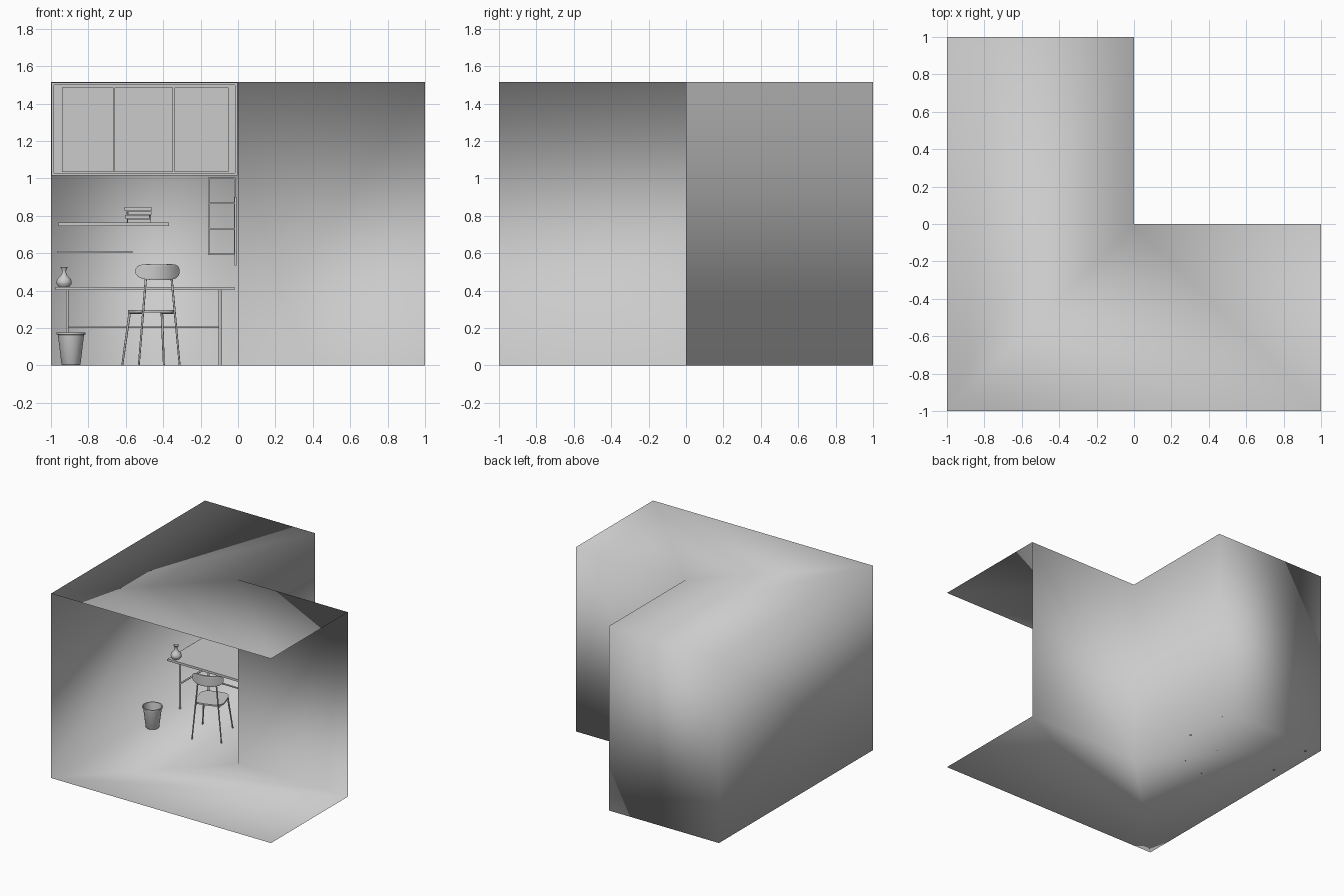
import bpy, bmesh, math
from mathutils import Vector, Matrix

if "Cube" in bpy.data.objects:
    bpy.data.objects.remove(bpy.data.objects["Cube"])

H = 1.515


def finish(name, bm, smooth=40, normals=True):
    if normals:
        bmesh.ops.recalc_face_normals(bm, faces=bm.faces)
    me = bpy.data.meshes.new(name)
    bm.to_mesh(me)
    bm.free()
    ob = bpy.data.objects.new(name, me)
    bpy.context.collection.objects.link(ob)
    bpy.ops.object.select_all(action='DESELECT')
    bpy.context.view_layer.objects.active = ob
    ob.select_set(True)
    if smooth:
        bpy.ops.object.shade_smooth_by_angle(angle=math.radians(smooth))
    return ob


def box(name, x0, x1, y0, y1, z0, z1, turn=0):
    bm = bmesh.new()
    bmesh.ops.create_cube(bm, size=1)
    bmesh.ops.scale(bm, vec=(x1 - x0, y1 - y0, z1 - z0), verts=bm.verts)
    bmesh.ops.rotate(bm, matrix=Matrix.Rotation(turn, 3, 'Z'), verts=bm.verts)
    bmesh.ops.translate(bm, vec=((x0 + x1) / 2, (y0 + y1) / 2, (z0 + z1) / 2), verts=bm.verts)
    return finish(name, bm, 0)


def rod(name, p, q, r, r2=None):
    p, q = Vector(p), Vector(q)
    bm = bmesh.new()
    bmesh.ops.create_cone(bm, cap_ends=True, segments=14, radius1=r, radius2=r2 or r,
                          depth=(q - p).length)
    m = Matrix.Translation((p + q) / 2) @ (q - p).to_track_quat('Z', 'Y').to_matrix().to_4x4()
    bmesh.ops.transform(bm, matrix=m, verts=bm.verts)
    return finish(name, bm)


def lathe(name, profile, at, n=32):
    bm = bmesh.new()
    vs = [bm.verts.new((r, 0, z)) for r, z in profile]
    es = [bm.edges.new(e) for e in zip(vs, vs[1:])]
    bmesh.ops.spin(bm, geom=vs + es, axis=(0, 0, 1), cent=(0, 0, 0), steps=n, angle=math.tau)
    bmesh.ops.remove_doubles(bm, verts=bm.verts, dist=1e-5)
    bmesh.ops.translate(bm, vec=at, verts=bm.verts)
    return finish(name, bm)


# L-shaped room shell, open at the front and on the right
plan = [(-1, -1), (1, -1), (1, 0), (0, 0), (0, 1), (-1, 1)]
bm = bmesh.new()
low = [bm.verts.new((x, y, 0)) for x, y in plan]
top = [bm.verts.new((x, y, H)) for x, y in plan]
bm.faces.new(low)
bm.faces.new(top[::-1])
for i in range(2, 6):
    j = (i + 1) % 6
    bm.faces.new((low[j], low[i], top[i], top[j]))
finish("room_shell", bm, 180, normals=False)

# Wall cabinet: carcass boards, recessed panel and three doors
yc = 0.78
box("cabinet_base", -0.998, -0.003, yc, 0.995, 1.015, 1.03)
box("cabinet_top", -0.998, -0.003, yc, 0.995, 1.5, 1.512)
box("cabinet_left_side", -0.998, -0.985, yc, 0.995, 1.03, 1.5)
box("cabinet_right_side", -0.015, -0.003, yc, 0.995, 1.03, 1.5)
box("cabinet_panel", -0.985, -0.015, yc + 0.015, yc + 0.025, 1.03, 1.5)
for i, (a, b) in enumerate([(-0.94, -0.666), (-0.66, -0.347), (-0.34, -0.05)]):
    box(f"cabinet_door_{i + 1}", a, b, yc - 0.003, yc + 0.013, 1.035, 1.485)

# Long shelf, stack of books, thin ledge
box("wall_shelf", -0.96, -0.37, 0.8, 0.995, 0.745, 0.765)
z = 0.765
for i, (cx, w, h, t) in enumerate([(-0.53, 0.125, 0.019, 0.03), (-0.535, 0.13, 0.02, -0.05),
                                   (-0.53, 0.125, 0.018, 0.06), (-0.535, 0.145, 0.022, 0)]):
    box(f"book_{i + 1}", cx - w / 2, cx + w / 2, 0.82, 0.97, z, z + h, t)
    z += h + 0.001
box("thin_ledge", -0.965, -0.565, 0.88, 0.995, 0.602, 0.611)

# Open side rack and board on the right-hand wall
box("rack_left_side", -0.16, -0.152, 0.78, 0.99, 0.59, 1.005)
box("rack_right_side", -0.022, -0.014, 0.78, 0.99, 0.59, 1.005)
for i, zz in enumerate((0.59, 0.727, 0.862, 0.997)):
    box(f"rack_shelf_{i + 1}", -0.152, -0.022, 0.78, 0.99, zz, zz + 0.008)
box("wall_board", -0.02, -0.008, 0.3, 0.72, 0.535, 0.9)

# Desk
box("desk_top", -0.975, -0.02, 0.48, 0.99, 0.402, 0.42)
for sx, lx in (("left", -0.913), ("right", -0.096)):
    for sy, ly in (("front", 0.55), ("back", 0.92)):
        rod(f"desk_{sy}_{sx}_leg", (lx, ly, 0), (lx, ly, 0.403), 0.008)
    rod(f"desk_{sx}_rail", (lx, 0.55, 0.205), (lx, 0.92, 0.205), 0.007)
rod("desk_long_rail", (-0.913, 0.735, 0.205), (-0.096, 0.735, 0.205), 0.006)

# Vase on the desk
lathe("vase", [(0, 0), (0.028, 0), (0.039, 0.014), (0.041, 0.028), (0.034, 0.045), (0.018, 0.06),
               (0.011, 0.075), (0.012, 0.092), (0.021, 0.107), (0.018, 0.107), (0.008, 0.09),
               (0.008, 0.07), (0, 0.055)], (-0.93, 0.525, 0.42))

# Waste bin
lathe("waste_bin", [(0, 0.002), (0.047, 0.002), (0.051, 0.008), (0.07, 0.163), (0.077, 0.165),
                    (0.077, 0.175), (0.069, 0.175), (0.047, 0.01), (0, 0.01)],
      (-0.893, 0.165, 0))

# Chair, turned toward the desk
turn = Matrix.Translation((-0.465, 0.33, 0)) @ Matrix.Rotation(math.radians(18), 4, 'Z')
for s, side in ((-1, "left"), (1, "right")):
    rod(f"chair_front_{side}_leg", turn @ Vector((s * 0.117, 0.138, 0)),
        turn @ Vector((s * 0.09, 0.09, 0.287)), 0.005, 0.007)
    rod(f"chair_back_{side}_leg", turn @ Vector((s * 0.115, -0.142, 0)),
        turn @ Vector((s * 0.066, -0.132, 0.535)), 0.005, 0.006)
    rod(f"chair_{side}_seat_rail", turn @ Vector((s * 0.09, 0.09, 0.28)),
        turn @ Vector((s * 0.089, -0.137, 0.28)), 0.005)

# Seat: soft rounded plate with a bevelled rim
bm = bmesh.new()
ring = []
for i in range(40):
    a = math.tau * i / 40
    c, s = math.cos(a), math.sin(a)
    ring.append(bm.verts.new((0.113 * math.copysign(abs(c) ** 0.55, c),
                              0.118 * math.copysign(abs(s) ** 0.55, s) - 0.005, 0.284)))
f = bm.faces.new(ring)
ext = bmesh.ops.extrude_face_region(bm, geom=[f])
bmesh.ops.translate(bm, vec=(0, 0, 0.012),
                    verts=[v for v in ext["geom"] if isinstance(v, bmesh.types.BMVert)])
bmesh.ops.transform(bm, matrix=turn, verts=bm.verts)
finish("chair_seat", bm)

# Backrest: curved plate with rounded ends
bm = bmesh.new()
nu, nv = 24, 6
rows = []
for i in range(nu + 1):
    s = math.sin((i / nu - 0.5) * math.pi)
    h = 0.042 * max(0.35, (1 - abs(s) ** 5) ** 0.4)
    rows.append([bm.verts.new(turn @ Vector((0.118 * s, -0.15 + 0.045 * s * s,
                 0.498 + 0.006 * s * s + h * (2 * j / nv - 1)))) for j in range(nv + 1)])
for i in range(nu):
    for j in range(nv):
        bm.faces.new((rows[i][j], rows[i + 1][j], rows[i + 1][j + 1], rows[i][j + 1]))
back = finish("chair_backrest", bm)
mod = back.modifiers.new("thickness", 'SOLIDIFY')
mod.thickness = 0.016
mod.offset = 0
bev = back.modifiers.new("soft_rim", 'BEVEL')
bev.width = 0.004
bev.segments = 2
bev.angle_limit = math.radians(50)
